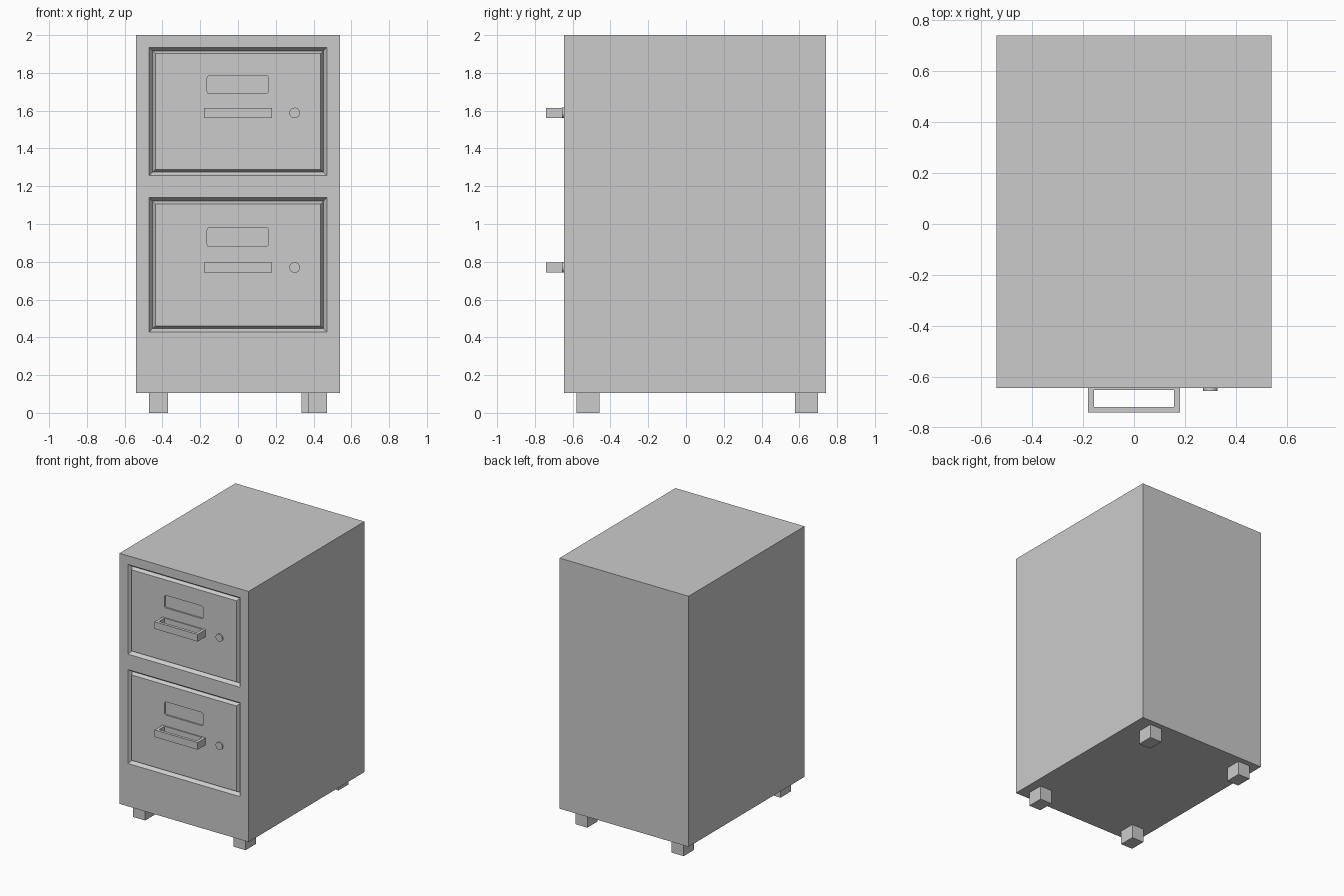
import bpy, bmesh, math
from mathutils import Vector

if "Cube" in bpy.data.objects:
    bpy.data.objects.remove(bpy.data.objects["Cube"])

FRONT = -0.645


def finish(name, bm):
    bmesh.ops.recalc_face_normals(bm, faces=bm.faces[:])
    mesh = bpy.data.meshes.new(name)
    bm.to_mesh(mesh)
    bm.free()
    obj = bpy.data.objects.new(name, mesh)
    bpy.context.scene.collection.objects.link(obj)
    return obj


def box(name, x0, x1, y0, y1, z0, z1):
    bm = bmesh.new()
    bmesh.ops.create_cube(bm, size=1)
    for v in bm.verts:
        v.co = Vector(((x0 + x1) / 2 + v.co.x * (x1 - x0),
                       (y0 + y1) / 2 + v.co.y * (y1 - y0),
                       (z0 + z1) / 2 + v.co.z * (z1 - z0)))
    return finish(name, bm)


def bridge_loops(bm, loops):
    """Join a closed cycle of equal-length vertex loops with quads."""
    for a, b in zip(loops, loops[1:] + loops[:1]):
        n = len(a)
        for i in range(n):
            j = (i + 1) % n
            bm.faces.new((a[i], a[j], b[j], b[i]))


def add_groove(bm, x, z0, z1):
    """Rectangular ring with a V section, running around a drawer front."""
    profile = [(0, -0.05), (0, 0), (0.018, 0.025), (0.032, 0), (0.032, -0.05)]
    loops = []
    for o, d in profile:
        corners = ((-x + o, z0 + o), (x - o, z0 + o), (x - o, z1 - o), (-x + o, z1 - o))
        loops.append([bm.verts.new((cx, FRONT + d, cz)) for cx, cz in corners])
    bridge_loops(bm, loops)


def add_label(bm, x0, x1, z0, z1, r=0.012, depth=0.012):
    """Rounded rectangular prism for the label recess."""
    pts = []
    for cx, cz, start in ((x1 - r, z1 - r, 0), (x0 + r, z1 - r, 90),
                          (x0 + r, z0 + r, 180), (x1 - r, z0 + r, 270)):
        for k in range(4):
            a = math.radians(start + 30 * k)
            pts.append((cx + r * math.cos(a), cz + r * math.sin(a)))
    rings = [[bm.verts.new((px, y, pz)) for px, pz in pts]
             for y in (FRONT - 0.05, FRONT + depth)]
    n = len(pts)
    for i in range(n):
        j = (i + 1) % n
        bm.faces.new((rings[0][i], rings[0][j], rings[1][j], rings[1][i]))
    bm.faces.new(rings[0])
    bm.faces.new(rings[1])


def handle(name, zc):
    """Closed rectangular loop lying flat against the drawer."""
    bm = bmesh.new()
    back, h = FRONT + 0.002, 0.027
    outer = (-0.18, 0.18, -0.74, back)
    inner = (-0.157, 0.157, -0.718, FRONT - 0.008)
    loops = []
    for (x0, x1, y0, y1), z in ((outer, zc - h), (outer, zc + h),
                                (inner, zc + h), (inner, zc - h)):
        loops.append([bm.verts.new((px, py, z)) for px, py in
                      ((x0, y0), (x1, y0), (x1, y1), (x0, y1))])
    bridge_loops(bm, loops)
    return finish(name, bm)


def lock(name, x, z):
    bpy.ops.mesh.primitive_cylinder_add(vertices=24, radius=0.028, depth=0.014,
                                        location=(x, FRONT - 0.004, z),
                                        rotation=(math.pi / 2, 0, 0))
    bpy.context.object.name = name
    bpy.ops.object.shade_smooth_by_angle()


# Cabinet body
body = box("cabinet_body", -0.54, 0.54, FRONT, 0.74, 0.105, 2.0)

# Drawers: groove range, label range, handle height
for tag, z0, z1, l0, l1, hz in (("upper", 1.256, 1.934, 1.69, 1.785, 1.588),
                                ("lower", 0.429, 1.139, 0.88, 0.98, 0.77)):
    bm = bmesh.new()
    add_groove(bm, 0.47, z0, z1)
    add_label(bm, -0.163, 0.16, l0, l1)
    cutter = finish(tag + "_drawer_cutter", bm)
    cutter.hide_render = True
    mod = body.modifiers.new(tag + "_drawer", 'BOOLEAN')
    mod.operation = 'DIFFERENCE'
    mod.solver = 'EXACT'
    mod.object = cutter
    bpy.context.view_layer.objects.active = body
    bpy.ops.object.modifier_apply(modifier=mod.name)
    bpy.data.objects.remove(cutter)
    handle(tag + "_handle", hz)
    lock(tag + "_lock", 0.30, hz)

# Feet (the back right one sits slightly further in)
for name, x, y in (("front_left_foot", -0.42, -0.52), ("front_right_foot", 0.42, -0.52),
                   ("back_left_foot", -0.42, 0.638), ("back_right_foot", 0.386, 0.638)):
    box(name, x - 0.05, x + 0.05, y - 0.061, y + 0.061, 0, 0.107)
